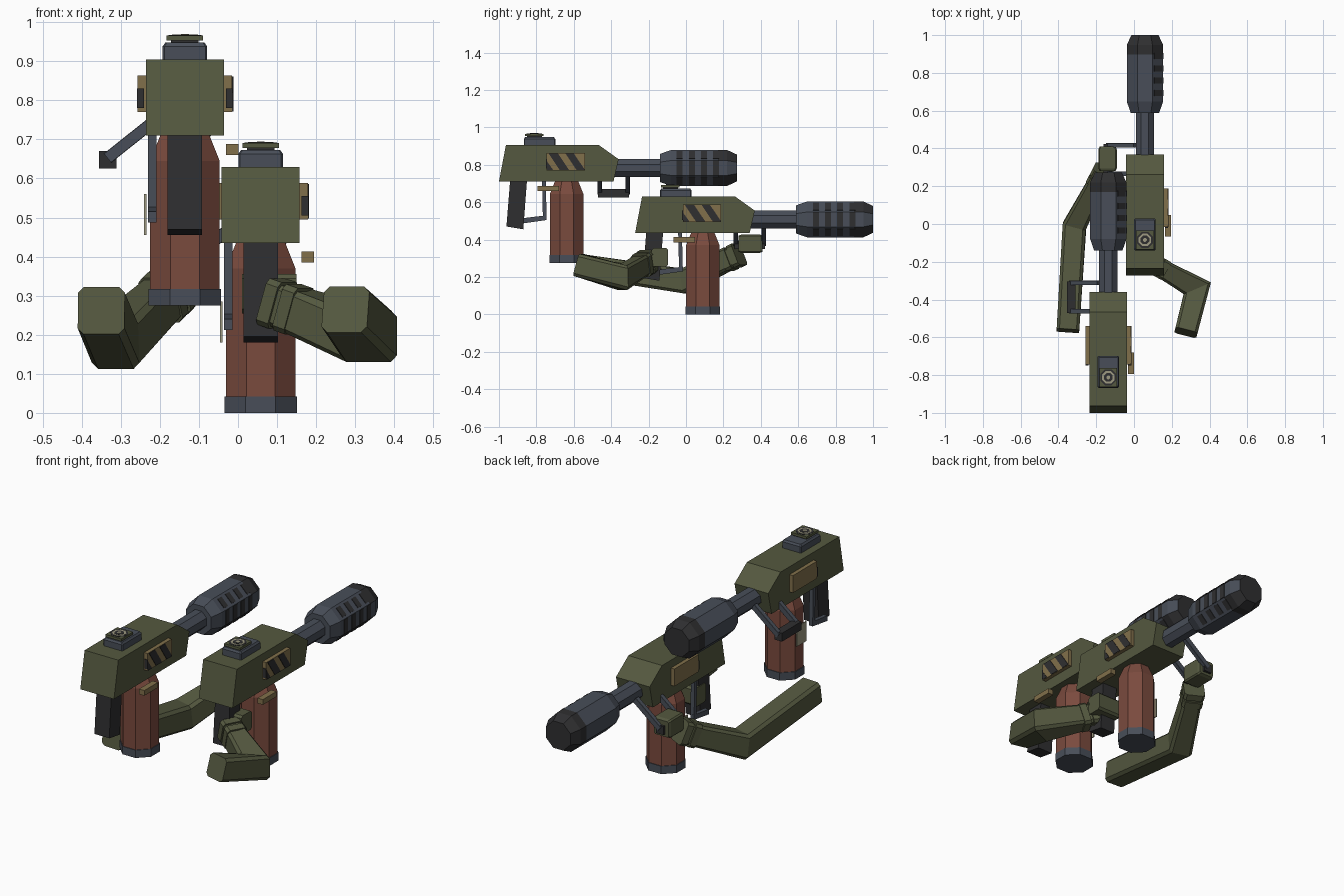
import bpy, bmesh
from math import radians
from mathutils import Vector, Matrix

if "Cube" in bpy.data.objects:
    bpy.data.objects.remove(bpy.data.objects["Cube"])


def material(name, rgb):
    m = bpy.data.materials.new(name)
    m.use_nodes = True
    m.diffuse_color = (*rgb, 1)
    m.node_tree.nodes["Principled BSDF"].inputs["Base Color"].default_value = (*rgb, 1)
    return m


OLIVE = material("olive green", (0.089, 0.098, 0.050))
STEEL = material("blue steel", (0.065, 0.076, 0.098))
RUST = material("rust red", (0.195, 0.069, 0.048))
DARK = material("charcoal", (0.028, 0.028, 0.030))
TAN = material("dull tan", (0.22, 0.16, 0.07))
PALE = material("pale khaki", (0.34, 0.32, 0.22))

offset = Vector((0, 0, 0))   # placement of the parts being built
suffix = ""


def finish(name, bm, *mats):
    bmesh.ops.recalc_face_normals(bm, faces=bm.faces)
    bmesh.ops.translate(bm, verts=bm.verts, vec=offset)
    me = bpy.data.meshes.new(name + suffix)
    bm.to_mesh(me)
    bm.free()
    for m in mats:
        me.materials.append(m)
    ob = bpy.data.objects.new(name + suffix, me)
    bpy.context.scene.collection.objects.link(ob)
    return ob


def box(name, lo, hi, mat, turn=None, pivot=(0, 0, 0)):
    lo, hi = Vector(lo), Vector(hi)
    bm = bmesh.new()
    bmesh.ops.create_cube(bm, size=1)
    bmesh.ops.scale(bm, verts=bm.verts, vec=hi - lo)
    bmesh.ops.translate(bm, verts=bm.verts, vec=(lo + hi) / 2)
    if turn is not None:
        bmesh.ops.rotate(bm, verts=bm.verts, cent=pivot, matrix=Matrix.Rotation(turn, 3, "Y"))
    return finish(name, bm, mat)


def prism(name, profile, x0, x1, mat):
    """Side outline of (y, z) points drawn out along x."""
    bm = bmesh.new()
    face = bm.faces.new([bm.verts.new((x0, y, z)) for y, z in profile])
    new = bmesh.ops.extrude_face_region(bm, geom=[face])["geom"]
    bmesh.ops.translate(bm, vec=(x1 - x0, 0, 0),
                        verts=[v for v in new if isinstance(v, bmesh.types.BMVert)])
    return finish(name, bm, mat)


def loft(name, stations, mat, chamfer=0.586, *more):
    """Eight-sided sweep through (point, half width, half height) stations."""
    bm = bmesh.new()
    pts = [Vector(s[0]) for s in stations]
    rings = []
    for i, (p, w, h) in enumerate(stations):
        steps = [(pts[j + 1] - pts[j]).normalized() for j in (i - 1, i) if 0 <= j < len(pts) - 1]
        t = sum(steps, Vector()).normalized()
        up = Vector((0, 1, 0)) if abs(t.z) > 0.95 else Vector((0, 0, 1))
        side = t.cross(up).normalized()
        up = side.cross(t)
        c = chamfer * min(w, h)
        ring = [(w, c - h), (w, h - c), (w - c, h), (c - w, h),
                (-w, h - c), (-w, c - h), (c - w, -h), (w - c, -h)]
        rings.append([bm.verts.new(pts[i] + side * a + up * b) for a, b in ring])
    for a, b in zip(rings, rings[1:]):
        for k in range(8):
            bm.faces.new((a[k], a[k - 1], b[k - 1], b[k]))
    bm.faces.new(rings[0])
    bm.faces.new(rings[-1])
    return finish(name, bm, mat, *more)


def launcher():
    # receiver, rear grip and side guard
    prism("receiver", [(-1, 0.71), (-0.963, 0.905), (-0.465, 0.905), (-0.36, 0.83), (-0.388, 0.71)],
          -0.1, 0.1, OLIVE)
    prism("rear_grip", [(-0.94, 0.72), (-0.85, 0.72), (-0.87, 0.455), (-0.96, 0.47)],
          -0.044, 0.044, DARK)
    prism("guard_post", [(-0.77, 0.72), (-0.75, 0.72), (-0.745, 0.51), (-0.765, 0.51)],
          -0.094, -0.072, STEEL)
    prism("guard_base", [(-0.87, 0.515), (-0.745, 0.53), (-0.745, 0.505), (-0.87, 0.487)],
          -0.094, -0.072, STEEL)

    # barrel and muzzle can
    z = 0.783
    loft("barrel", [((0, -0.4, z), 0.048, 0.048), ((0, -0.12, z), 0.048, 0.048)], STEEL)
    can = loft("muzzle_can", [((0, y, z), r, r) for y, r in
                              ((-0.14, 0.075), (-0.08, 0.096), (0.17, 0.096),
                               (0.22, 0.096), (0.272, 0.072))], STEEL, 0.586, DARK)
    for f in can.data.polygons:
        if f.center.y - offset.y > 0.18 and f.normal.x < 0.9:
            f.material_index = 1
    for i in range(4):
        y = -0.05 + i * 0.065
        for turn, half in ((-45, 0.028), (0, 0.039), (45, 0.028)):
            box("can_slot", (0.09, y, z - half), (0.099, y + 0.032, z + half), DARK,
                radians(turn), (0, 0, z))

    # fuel tank with foot cap and label
    loft("tank", [((0, -0.638, h), r, r) for h, r in
                  ((0.3, 0.089), (0.645, 0.089), (0.73, 0.055))], RUST)
    loft("tank_foot", [((0, -0.638, h), 0.0925, 0.0925) for h in (0.275, 0.317)], STEEL)
    box("tank_label", (-0.104, -0.68, 0.455), (-0.098, -0.6, 0.56), PALE)
    box("lever", (0.105, -0.795, 0.66), (0.137, -0.68, 0.688), TAN)

    # warning plates on both sides
    for s in (-1, 1):
        a, b = sorted((s * 0.1, s * 0.121))
        box("warning_plate", (a, -0.745, 0.77), (b, -0.54, 0.863), TAN)
        a, b = sorted((s * 0.105, s * 0.122))
        box("plate_end", (a, -0.749, 0.78), (b, -0.742, 0.83), DARK)
    for top, low, width in ((-0.735, -0.675, 0.05), (-0.645, -0.585, 0.045)):
        prism("warning_stripe", [(top, 0.861), (top + width, 0.861), (low + width, 0.772), (low, 0.772)],
              0.12, 0.124, DARK)
    prism("stripe_corner", [(-0.744, 0.772), (-0.744, 0.82), (-0.71, 0.772)], 0.12, 0.124, DARK)

    # sight block, lid and dial
    loft("sight_block", [((0, -0.783, 0.9), 0.057, 0.084), ((0, -0.783, 0.938), 0.057, 0.084),
                         ((0, -0.783, 0.948), 0.05, 0.077)], STEEL, 0.08)
    box("sight_neck", (-0.035, -0.85, 0.94), (0.035, -0.77, 0.958), DARK)
    box("sight_lid", (-0.047, -0.862, 0.953), (0.047, -0.762, 0.966), OLIVE)
    for name, r, top, mat in (("dial_back", 0.042, 0.967, DARK), ("dial_ring", 0.033, 0.968, PALE),
                              ("dial_face", 0.023, 0.969, DARK), ("dial_hub", 0.01, 0.97, PALE)):
        loft(name, [((0, -0.812, 0.96), r, r), ((0, -0.812, top), r, r)], mat)

    # side foregrip on two struts
    for y in (-0.462, -0.312):
        loft("foregrip_strut", [((-0.05, y, 0.77), 0.012, 0.015),
                                ((-0.198, y, 0.652), 0.012, 0.015)], STEEL, 0.1)
    box("foregrip_handle", (-0.22, -0.47, 0.625), (-0.175, -0.305, 0.67), DARK)


for suffix, place in (("_rear", (-0.136, 0, 0)), ("_front", (0.058, 0.728, -0.275))):
    offset = Vector(place)
    launcher()


def arm(end, elbow, wrist, elbow_width):
    end, elbow, wrist = Vector(end), Vector(elbow), Vector(wrist)
    loft("sleeve", [(end, 0.06, 0.061), (elbow, elbow_width, 0.066), (wrist, 0.046, 0.054)],
         OLIVE, 0.25)
    d = (wrist - elbow).normalized()
    for back in (0.05, 0.0):
        p = wrist - d * back
        loft("cuff", [(p - d * 0.018, 0.054, 0.062), (p + d * 0.018, 0.054, 0.062)], OLIVE, 0.25)


# supporting arm and its hand on the foregrip
offset = Vector((0, 0, 0))
suffix = "_support"
arm((-0.35, -0.565, 0.262), (-0.315, -0.01, 0.178), (-0.17, 0.27, 0.315), 0.063)
loft("hand", [((-0.14, y, 0.378), w, w) for y, w in
              ((0.28, 0.042), (0.295, 0.049), (0.395, 0.049), (0.41, 0.042))], OLIVE, 0.15)

# firing arm and its hand behind the rear grip
suffix = "_firing"
arm((0.275, -0.575, 0.265), (0.335, -0.34, 0.196), (0.1, -0.21, 0.28), 0.078)
loft("hand", [((x, -0.14, 0.305), 0.045, 0.05) for x in (0.01, 0.15)], OLIVE, 0.25)
